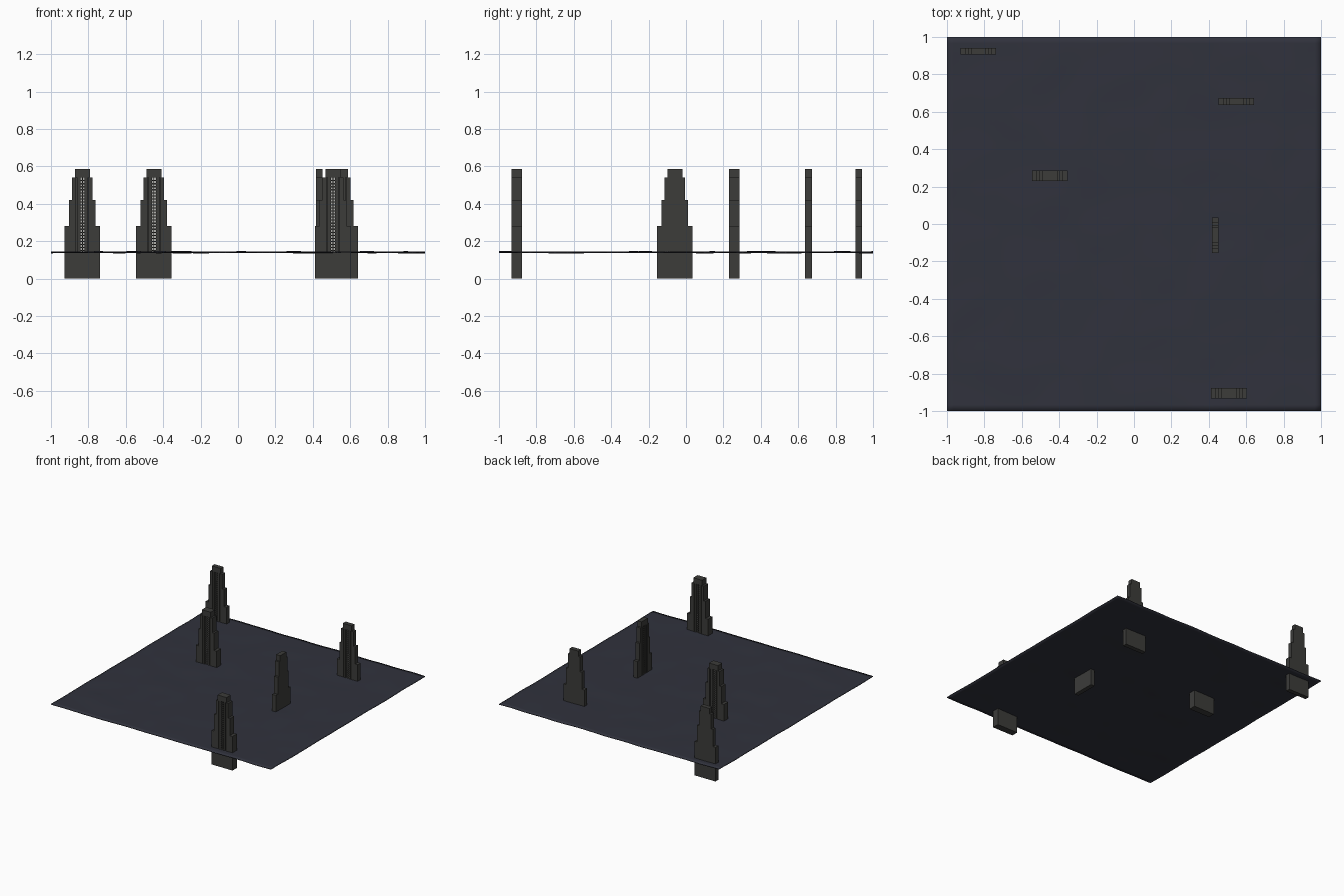
import bpy, bmesh, math
from mathutils import Vector, Matrix, noise

if "Cube" in bpy.data.objects:
    bpy.data.objects.remove(bpy.data.objects["Cube"])


def material(name, rgb):
    m = bpy.data.materials.new(name)
    m.diffuse_color = (*rgb, 1)
    m.use_nodes = True
    m.node_tree.nodes["Principled BSDF"].inputs["Base Color"].default_value = m.diffuse_color
    return m


STONE = material("dark_stone", (0.045, 0.045, 0.042))
PANE = material("window_pane", (0.45, 0.45, 0.43))
WATER = material("water", (0.03, 0.032, 0.046))


def finish(bm, name, mats, matrix=Matrix()):
    mesh = bpy.data.meshes.new(name)
    bm.to_mesh(mesh)
    bm.free()
    for m in mats:
        mesh.materials.append(m)
    ob = bpy.data.objects.new(name, mesh)
    ob.matrix_world = matrix
    bpy.context.collection.objects.link(ob)
    return ob


def box(bm, x0, x1, y0, y1, z0, z1, mat=0):
    c = Vector(((x0 + x1) / 2, (y0 + y1) / 2, (z0 + z1) / 2))
    m = Matrix.Translation(c) @ Matrix.Diagonal((x1 - x0, y1 - y0, z1 - z0, 1))
    for v in bmesh.ops.create_cube(bm, size=1, matrix=m)["verts"]:
        for f in v.link_faces:
            f.material_index = mat


def facade(bm, y_core, y_face):
    """Front layer from the core plane out to the face plane."""
    def slab(x0, x1, z0, z1, depth=1.0, mat=0):
        ya, yb = y_core, y_core + (y_face - y_core) * depth
        box(bm, x0, x1, min(ya, yb), max(ya, yb), z0, z1, mat)

    slab(-0.095, 0.095, 0, 0.145)          # plinth below the water
    slab(-0.04, 0.04, 0.54, 0.585)         # crown
    # pilasters, stepping down outwards
    for inner, outer, top in ((0.015, 0.029, 0.54), (0.034, 0.055, 0.54),
                              (0.055, 0.071, 0.42), (0.071, 0.095, 0.28)):
        slab(inner, outer, 0.145, top)
        slab(-outer, -inner, 0.145, top)
    # recessed window strip: pane, mullion and floor bars
    slab(-0.015, 0.015, 0.145, 0.54, 0.25, 1)
    for x in (-0.013, 0, 0.013):
        slab(x - 0.002, x + 0.002, 0.145, 0.54, 0.75)
    rows = 24
    for i in range(rows):
        z = 0.15 + i * 0.39 / rows
        slab(-0.015, 0.015, z - 0.003, z + 0.003, 0.75)


def tower(name, x, y, double=False, angle=0):
    bm = bmesh.new()
    half = 0.028 if double else 0.018
    front = -half + 0.018
    back = half - 0.018 if double else half
    # stepped core
    z = 0
    for w, top in ((0.095, 0.28), (0.071, 0.42), (0.055, 0.54), (0.04, 0.585)):
        box(bm, -w, w, front, back, z, top)
        z = top
    facade(bm, front, -half)
    if double:
        facade(bm, back, half)
    finish(bm, name, (STONE, PANE),
           Matrix.Translation((x, y, 0)) @ Matrix.Rotation(angle, 4, "Z"))


# Towers standing in the water
tower("tower_back_left", -0.832, 0.923)
tower("tower_back_right", 0.547, 0.655)
tower("tower_middle", -0.45, 0.258, double=True)
tower("tower_turned", 0.435, -0.06, angle=-math.pi / 2)
tower("tower_front", 0.508, -0.905, double=True)

# Gently rippled water sheet
bm = bmesh.new()
bmesh.ops.create_grid(bm, x_segments=60, y_segments=60, size=1)
for v in bm.verts:
    v.co.z = 0.144 + 0.004 * noise.noise(Vector((v.co.x * 5, v.co.y * 5, 1.3)))
for f in bm.faces:
    f.smooth = True
water = finish(bm, "water_surface", (WATER,))
thick = water.modifiers.new("thickness", "SOLIDIFY")
thick.thickness = 0.006
thick.offset = -1
